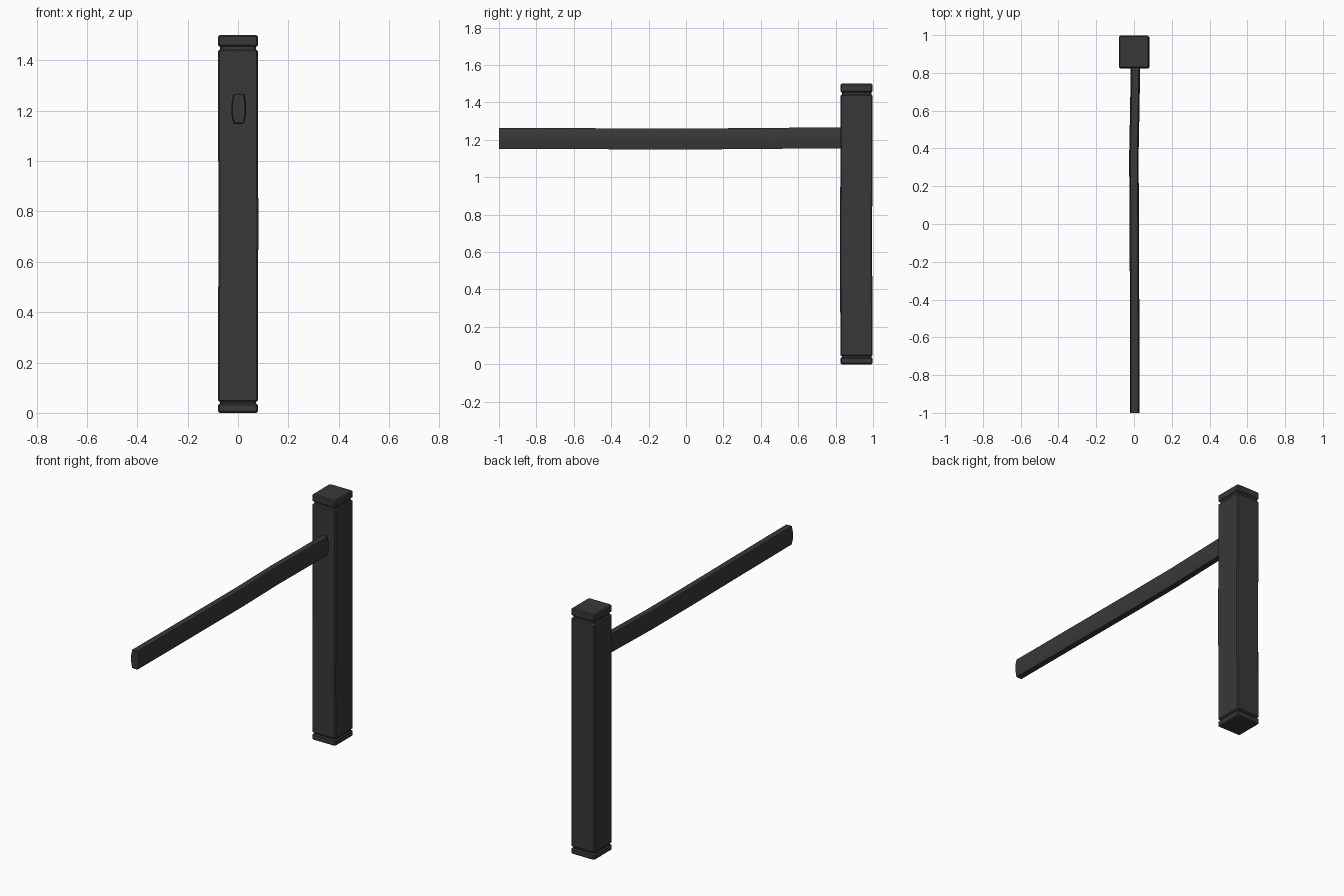
import bpy, bmesh
from mathutils import Vector

cube = bpy.data.objects.get("Cube")
if cube:
    bpy.data.objects.remove(cube, do_unlink=True)

# Single charcoal paint
paint = bpy.data.materials.new("charcoal")
paint.use_nodes = True
colour = (0.04, 0.04, 0.04, 1)
paint.diffuse_color = colour
paint.node_tree.nodes["Principled BSDF"].inputs["Base Color"].default_value = colour


def loft(name, rings):
    """Skin a closed tube through rings of points and cap both ends."""
    bm = bmesh.new()
    loops = [[bm.verts.new(p) for p in ring] for ring in rings]
    for a, b in zip(loops, loops[1:]):
        for i in range(len(a)):
            j = (i + 1) % len(a)
            bm.faces.new((a[i], a[j], b[j], b[i]))
    bm.faces.new(loops[0])
    bm.faces.new(loops[-1])
    bmesh.ops.recalc_face_normals(bm, faces=bm.faces)
    mesh = bpy.data.meshes.new(name)
    bm.to_mesh(mesh)
    bm.free()
    mesh.materials.append(paint)
    obj = bpy.data.objects.new(name, mesh)
    bpy.context.collection.objects.link(obj)
    bpy.ops.object.select_all(action="DESELECT")
    obj.select_set(True)
    bpy.context.view_layer.objects.active = obj
    bpy.ops.object.shade_smooth_by_angle(angle=0.5)
    return obj


def square_ring(z, inset, dx=0, dy=0, c=0.006):
    """Rectangular post section with small corner chamfers."""
    w, d = 0.079 - inset, 0.086 - inset
    outline = [(w, d - c), (w - c, d), (c - w, d), (-w, d - c),
               (-w, c - d), (c - w, -d), (w - c, -d), (w, c - d)]
    return [Vector((x + dx, y + 0.912 + dy, z)) for x, y in outline]


def block(name, z0, z1, sway=()):
    """Bevelled section of the post, with an optional gentle sway."""
    b = 0.006
    rings = [square_ring(z0, b), square_ring(z0 + b, 0)]
    rings += [square_ring(z, 0, dx, dy) for z, dx, dy in sway]
    rings += [square_ring(z1 - b, 0), square_ring(z1, b)]
    return loft(name, rings)


# Post: shaft between two end blocks, joined by recessed necks
block("post_base", 0, 0.037)
block("post_shaft", 0.043, 1.442, [(0.4, 0, -0.002), (0.75, 0.002, -0.003), (1.1, 0, 0)])
block("post_cap", 1.454, 1.5)
for name, low, high in (("lower_neck", 0.03, 0.05), ("upper_neck", 1.435, 1.46)):
    loft(name, [square_ring(low, 0.007), square_ring(high, 0.007)])

# Rail: slim faceted bar, slightly warped, running forward from the post
section = [(0.018, 0.056), (-0.018, 0.056), (-0.025, 0.02), (-0.025, -0.02),
           (-0.018, -0.056), (0.018, -0.056), (0.025, -0.02), (0.025, 0.02)]
warp = [(-1, 0.003, 1.208), (-0.5, 0.003, 1.206), (0, 0.002, 1.204),
        (0.35, -0.001, 1.207), (0.6, 0.004, 1.209), (0.85, 0.008, 1.211)]
loft("rail", [[Vector((x + dx, y, z + cz)) for x, z in section] for y, dx, cz in warp])
